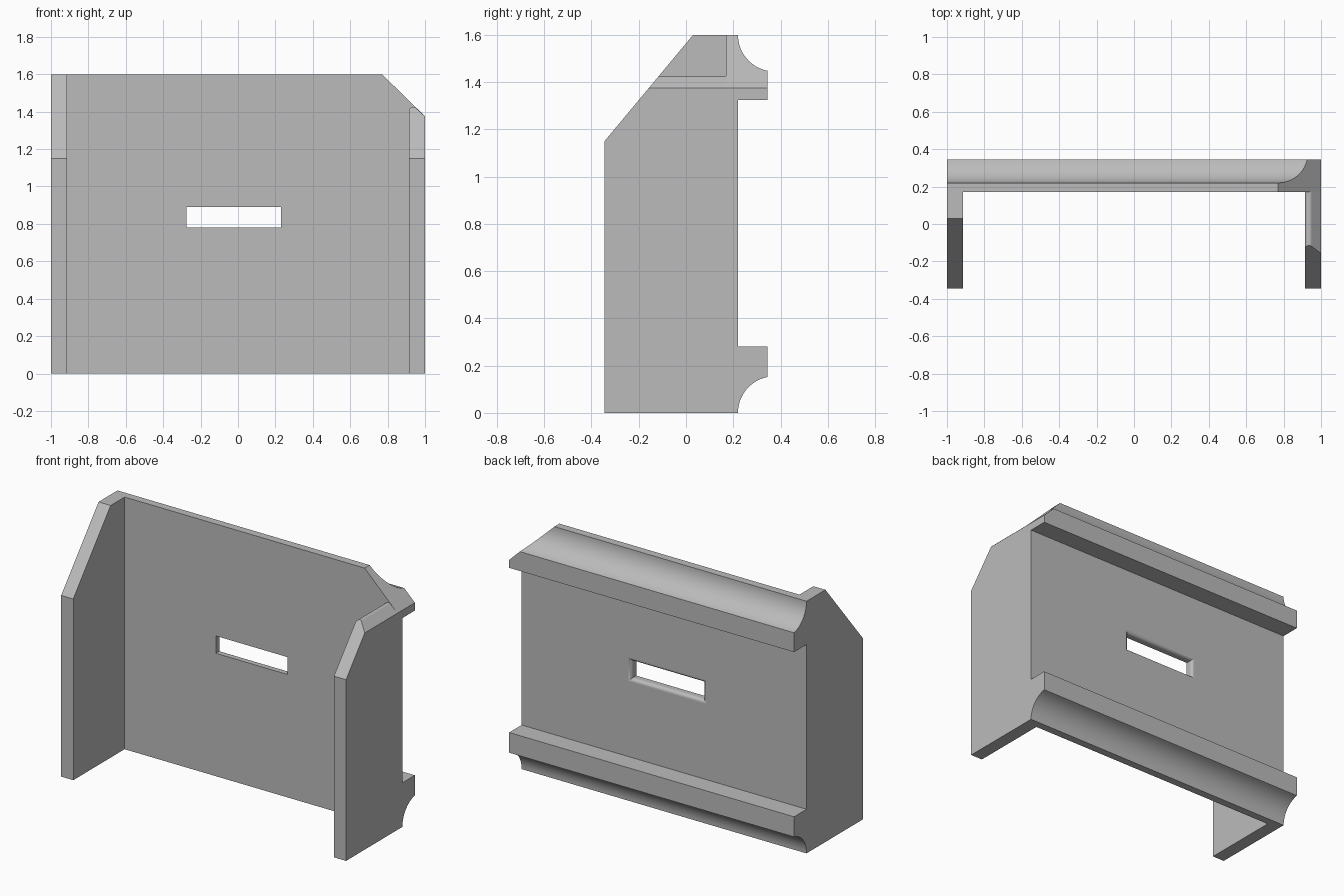
import bpy, bmesh
from math import sin, cos, pi, acos
from mathutils import Vector

cube = bpy.data.objects.get("Cube")
if cube:
    bpy.data.objects.remove(cube, do_unlink=True)

TOP, FRONT, INNER, BACK, RAIL = 1.6, -0.345, 0.17, 0.22, 0.345
THICK = 0.085
COVE = 0.155      # radius of the concave rail edges
FLARE = 0.022     # rounded lip of the slot
LIP = 0.021       # rounded inner lip of the cut wall

grey = bpy.data.materials.new("plain grey")
grey.use_nodes = True
grey.diffuse_color = (0.5, 0.5, 0.5, 1)
grey.node_tree.nodes["Principled BSDF"].inputs["Base Color"].default_value = (0.5, 0.5, 0.5, 1)


def loft(bm, rings):
    """Closed solid through a list of equal rings of points."""
    loops = [[bm.verts.new(p) for p in ring] for ring in rings]
    for a, b in zip(loops, loops[1:]):
        for i in range(len(a)):
            j = (i + 1) % len(a)
            bm.faces.new((a[i], a[j], b[j], b[i]))
    bm.faces.new(loops[0])
    bm.faces.new(loops[-1])
    bmesh.ops.recalc_face_normals(bm, faces=bm.faces)


def finish(bm, name):
    bmesh.ops.recalc_face_normals(bm, faces=bm.faces)
    mesh = bpy.data.meshes.new(name)
    bm.to_mesh(mesh)
    bm.free()
    mesh.materials.append(grey)
    obj = bpy.data.objects.new(name, mesh)
    bpy.context.collection.objects.link(obj)
    return obj


def extrude_x(profile, x0, x1):
    bm = bmesh.new()
    loft(bm, [[(x, y, z) for y, z in profile] for x in (x0, x1)])
    return bm


def cut_corner(bm):
    """Slice off the sloping upper corner on the +x side."""
    direction = Vector((1, 0, 1.375)) - Vector((0.77, 0, TOP))
    normal = Vector((-direction.z, 0, direction.x))
    cut = bmesh.ops.bisect_plane(bm, geom=bm.verts[:] + bm.edges[:] + bm.faces[:],
                                 plane_co=(1, 0, 1.375), plane_no=normal, clear_outer=True)
    rim = [e for e in cut["geom_cut"] if isinstance(e, bmesh.types.BMEdge)]
    bmesh.ops.holes_fill(bm, edges=rim, sides=0)


def combine(target, other, operation):
    mod = target.modifiers.new(operation.title(), "BOOLEAN")
    mod.operation = operation
    mod.solver = "EXACT"
    mod.object = other
    bpy.ops.object.select_all(action="DESELECT")
    bpy.context.view_layer.objects.active = target
    target.select_set(True)
    bpy.ops.object.modifier_apply(modifier=mod.name)
    bpy.data.objects.remove(other, do_unlink=True)


# Back plate with its two coved rails
end = acos((BACK + COVE - RAIL) / COVE)
cove = [(BACK + COVE - COVE * cos(end * i / 16), COVE * sin(end * i / 16)) for i in range(17)]
profile = [(INNER, 0)] + cove + [(RAIL, 0.28), (BACK, 0.28), (BACK, 1.325), (RAIL, 1.325)]
profile += [(y, TOP - z) for y, z in reversed(cove)] + [(INNER, TOP)]
bm = extrude_x(profile, -1, 1)
cut_corner(bm)
bracket = finish(bm, "bracket_body")

# Side walls with sloping front edges
wall = [(FRONT, 0), (INNER, 0), (INNER, TOP), (0.03, TOP), (FRONT, 1.15)]
left_wall = finish(extrude_x(wall, -1, THICK - 1), "plain_wall")

# The cut wall has an inner lip rounded between its face and the corner cut
inside = 1 - THICK
lip_z = 1.405
arc = [(inside + LIP - LIP * cos(pi * 0.75 * i / 10), lip_z + LIP * sin(pi * 0.75 * i / 10))
       for i in range(11)]
section = [(inside, 0)] + arc + [(1, 1.375), (1, 0)]
bm = bmesh.new()
loft(bm, [[(x, y, z) for x, z in section] for y in (FRONT, INNER)])
slope = Vector((0, FRONT - 0.03, 1.15 - TOP))
cut = bmesh.ops.bisect_plane(bm, geom=bm.verts[:] + bm.edges[:] + bm.faces[:],
                             plane_co=(0, FRONT, 1.15), plane_no=(0, slope.z, -slope.y),
                             clear_outer=True)
bmesh.ops.holes_fill(bm, edges=[e for e in cut["geom_cut"] if isinstance(e, bmesh.types.BMEdge)],
                     sides=0)
right_wall = finish(bm, "cut_wall")

for part in (left_wall, right_wall):
    combine(bracket, part, "UNION")

# Slot, flared with a rounded lip at the back
steps = [(INNER - 0.03, 0)]
steps += [(BACK - FLARE + FLARE * sin(pi / 2 * i / 8), FLARE * (1 - cos(pi / 2 * i / 8)))
          for i in range(9)]
steps += [(BACK + 0.03, FLARE)]
bm = bmesh.new()
loft(bm, [[(-0.275 - d, y, 0.78 - d), (0.23 + d, y, 0.78 - d),
           (0.23 + d, y, 0.89 + d), (-0.275 - d, y, 0.89 + d)] for y, d in steps])
combine(bracket, finish(bm, "slot_cutter"), "DIFFERENCE")

# Smooth the curved strips, keep the flats crisp
bpy.ops.object.shade_smooth_by_angle(angle=pi / 6)
weighted = bracket.modifiers.new("Flat faces", "WEIGHTED_NORMAL")
weighted.keep_sharp = True
